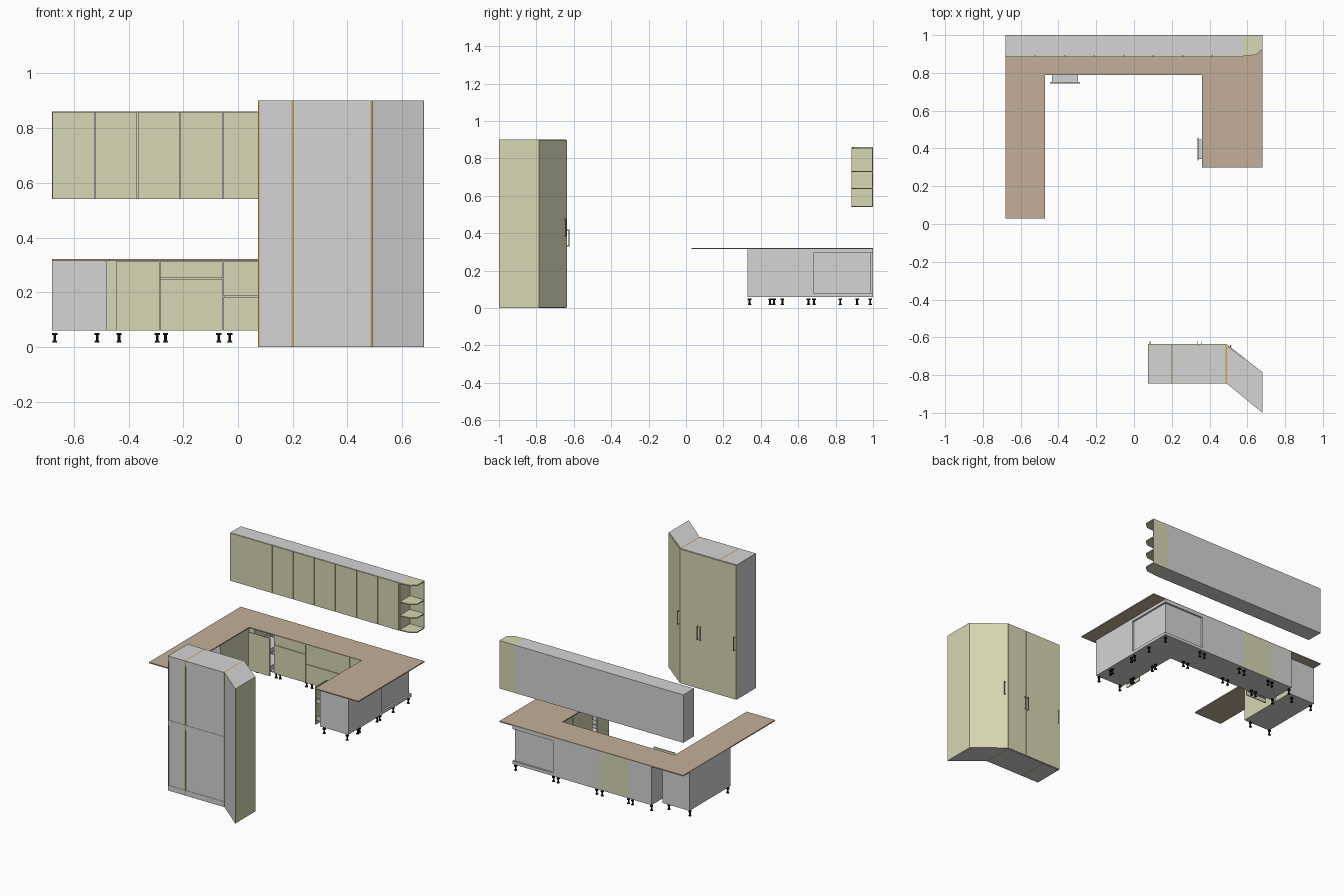
import bpy, bmesh
from mathutils import Vector

cube = bpy.data.objects.get("Cube")
if cube:
    bpy.data.objects.remove(cube, do_unlink=True)


def material(name, rgb):
    m = bpy.data.materials.new(name)
    m.use_nodes = True
    m.diffuse_color = (*rgb, 1)
    m.node_tree.nodes["Principled BSDF"].inputs["Base Color"].default_value = (*rgb, 1)
    return m


GREY = material("carcass_grey", (.66, .66, .66))
GREEN = material("pale_green", (.68, .68, .46))
WOOD = material("worktop_brown", (.55, .43, .32))
EDGE = material("raw_board_edge", (.58, .36, .11))
BLACK = material("black_plastic", (.01, .01, .01))
METAL = material("handle_grey", (.3, .3, .26))


def finish(name, bm, mats):
    bmesh.ops.recalc_face_normals(bm, faces=bm.faces)
    me = bpy.data.meshes.new(name)
    bm.to_mesh(me)
    bm.free()
    for m in mats:
        me.materials.append(m)
    ob = bpy.data.objects.new(name, me)
    bpy.context.collection.objects.link(ob)
    return ob


def prism(name, outline, z0, z1, mat):
    """Extrude a plan outline from z0 to z1."""
    bm = bmesh.new()
    face = bm.faces.new([bm.verts.new((x, y, z0)) for x, y in outline])
    ext = bmesh.ops.extrude_face_region(bm, geom=[face])["geom"]
    bmesh.ops.translate(bm, vec=(0, 0, z1 - z0),
                        verts=[v for v in ext if isinstance(v, bmesh.types.BMVert)])
    return finish(name, bm, [mat])


def box(name, x0, x1, y0, y1, z0, z1, mat):
    return prism(name, [(x0, y0), (x1, y0), (x1, y1), (x0, y1)], z0, z1, mat)


def edged_panel(name, x0, x1, y0, y1, z0, z1):
    """Upright board with raw edges on every side but its broad faces."""
    ob = box(name, x0, x1, y0, y1, z0, z1, GREY)
    ob.data.materials.append(EDGE)
    for p in ob.data.polygons:
        p.material_index = 0 if abs(p.normal.x) > .5 else 1


def leg(x, y):
    """Flared adjustable foot."""
    bm = bmesh.new()
    for r0, r1, z0, z1 in ((.010, .007, .017, .024), (.005, .005, .024, .043), (.010, .010, .043, .051)):
        ret = bmesh.ops.create_cone(bm, cap_ends=True, segments=10, radius1=r0, radius2=r1, depth=z1 - z0)
        bmesh.ops.translate(bm, verts=ret["verts"], vec=(x, y, (z0 + z1) / 2))
    finish("cabinet_leg", bm, [BLACK])


def legs(x0, x1, y0, y1):
    for x in (x0, x1):
        for y in (y0, y1):
            leg(x, y)


BOT, TOP, T = .06, .315, .006


def carcass(name, x0, x1, y0, y1, open_side, back_mat=GREY):
    """Hollow base unit: floor, lid and every wall except the open one."""
    box(name + "_floor", x0, x1, y0, y1, BOT, BOT + T, GREY)
    box(name + "_lid", x0, x1, y0, y1, TOP - T, TOP, GREY)
    walls = {"-x": (x0, x0 + T, y0, y1), "+x": (x1 - T, x1, y0, y1),
             "-y": (x0, x1, y0, y0 + T), "+y": (x0, x1, y1 - T, y1)}
    for side, b in walls.items():
        if side != open_side:
            box(name + "_wall", *b, BOT, TOP, back_mat if side == "+y" else GREY)


# Worktop in a U shape
prism("worktop", [(-.68, .03), (-.47, .03), (-.47, .79), (.36, .79), (.36, .30),
                  (.68, .30), (.68, 1), (-.68, 1)], TOP, .322, WOOD)

# Left arm base unit
carcass("left_unit", -.68, -.486, .50, .935, "+x")
for y in (.50, .7175):
    box("left_door", -.486, -.48, y + .001, y + .2165, BOT, TOP - .002, GREEN)
legs(-.67, -.515, .515, .915)
box("corner_filler", -.48, -.446, .80, .806, BOT, TOP, GREEN)

# Back row: pull-out unit and two drawer units
carcass("pullout_unit", -.445, -.287, .80, 1, "-y")
box("pullout_front", -.445, -.287, .745, .751, BOT, TOP - .002, GREEN)
carcass("drawer_unit", -.287, -.055, .80, 1, "-y", GREEN)
carcass("wide_drawer_unit", -.055, .27, .80, 1, "-y")
for x0, x1, split in ((-.287, -.055, .25), (-.055, .27, .185)):
    for z0, z1 in ((BOT, split - .0015), (split + .0015, TOP - .002)):
        box("drawer_front", x0 + .0015, x1 - .0015, .794, .80, z0, z1, GREEN)
for x0, x1 in ((-.435, -.295), (-.265, -.07), (-.03, .255)):
    legs(x0, x1, .825, .985)

# Right arm: pull-out unit and door unit facing inward
carcass("right_pullout_unit", .375, .585, .33, .46, "-x")
box("right_pullout_front", .335, .341, .335, .458, BOT, TOP - .002, GREEN)
carcass("right_door_unit", .375, .585, .46, .67, "-x")
box("right_door", .369, .375, .462, .668, BOT, TOP - .002, GREEN)
for y0, y1 in ((.34, .45), (.47, .655)):
    legs(.40, .57, y0, y1)

# Trays on the two pull-outs
for z in (.085, .20):
    box("pullout_tray", -.435, -.297, .751, .96, z, z + .006, GREY)
    box("right_pullout_tray", .341, .55, .345, .448, z, z + .006, GREY)
    for x in (-.435, -.300):
        box("tray_side", x, x + .003, .751, .96, z, z + .03, GREY)
    for y in (.345, .445):
        box("right_tray_side", .341, .55, y, y + .003, z, z + .03, GREY)


# Corner unit with a recessed back
def corner_outline(inset):
    return [(.27, .80), (.375, .80), (.375, .67), (.585 - inset, .67),
            (.585 - inset, 1 - inset), (.27, 1 - inset)]


prism("corner_body", corner_outline(.012), .08, .295, GREY)
prism("corner_floor", corner_outline(0), BOT, .08, GREY)
prism("corner_lid", corner_outline(0), .295, TOP, GREY)
box("corner_post", .573, .585, .67, .682, .08, .295, GREY)
box("corner_post", .27, .282, .988, 1, .08, .295, GREY)
box("corner_door", .272, .369, .794, .80, BOT, TOP - .002, GREEN)
box("corner_door", .369, .375, .672, .80, BOT, TOP - .002, GREEN)
legs(.29, .57, .825, .985)
leg(.40, .685)
leg(.57, .685)

# Wall cabinets with a row of doors
box("wall_cabinet", -.68, .57, .892, 1, .54, .86, GREY)
for i in range(8):
    x = -.68 + i * .15625
    box("wall_door", x + .0015, x + .15475, .885, .892, .541, .859, GREEN)

# Open end shelves
box("end_shelf_side", .57, .576, .888, 1, .54, .86, GREEN)
box("end_shelf_back", .576, .68, .994, 1, .54, .86, GREEN)
for z in (.54, .636, .727, .853):
    prism("end_shelf", [(.57, .888), (.645, .895), (.68, .925), (.68, 1), (.57, 1)], z, z + .007, GREEN)

# Tall cupboard boards and recessed rear panels
YF, YB, H = -.845, -.635, .90
for x, w in ((.074, .004), (.196, .008), (.484, .008)):
    edged_panel("tall_side_board", x, x + w, YF, YB - .007, 0, H)
for x0, x1 in ((.078, .196), (.204, .484)):
    box("tall_rear_panel", x0, x1, YF + .002, YF + .008, 0, H, GREY)
    for z0, z1 in ((0, .035), (.435, .47), (.865, H)):
        box("tall_rail", x0, x1, YF, YB - .007, z0, z1, GREY)
for x0, x1 in ((.074, .199), (.201, .344), (.346, .489)):
    box("tall_door", x0, x1, YB - .007, YB, .002, H - .002, GREEN)

# Slanted end section with its door
n = Vector((.15, .19)).normalized()
a, b = Vector((.492, -.637)), Vector((.68, -.785))
prism("slanted_body", [(.492, YF), (.676, -.997), (.676, -.789), tuple(a - n * .007)], 0, H, GREY)
prism("slanted_door", [tuple(a), tuple(b), tuple(b - n * .006), tuple(a - n * .006)], .002, H - .002, GREEN)
side = prism("slanted_side", [(.676, -.997), (.68, -1), (.68, -.787), (.676, -.787)], 0, H, GREEN)
side.data.materials.append(EDGE)
for p in side.data.polygons:
    p.material_index = 1 if p.normal.y < -.5 else 0


# Bow handles
def handle(x, y, z0, z1, d):
    out = Vector((x, y)) + Vector(d) * .010
    box("handle_bar", out.x - .002, out.x + .002, out.y - .002, out.y + .002, z0, z1, METAL)
    for z in (z0, z1 - .004):
        mid = Vector((x, y)) + Vector(d) * .004
        box("handle_post", mid.x - .002, mid.x + .002, mid.y - .006, mid.y + .006, z, z + .004, METAL)


for x in (.085, .335, .356):
    handle(x, YB, .33, .42, (0, 1))
handle(.508, -.650, .385, .475, n)
